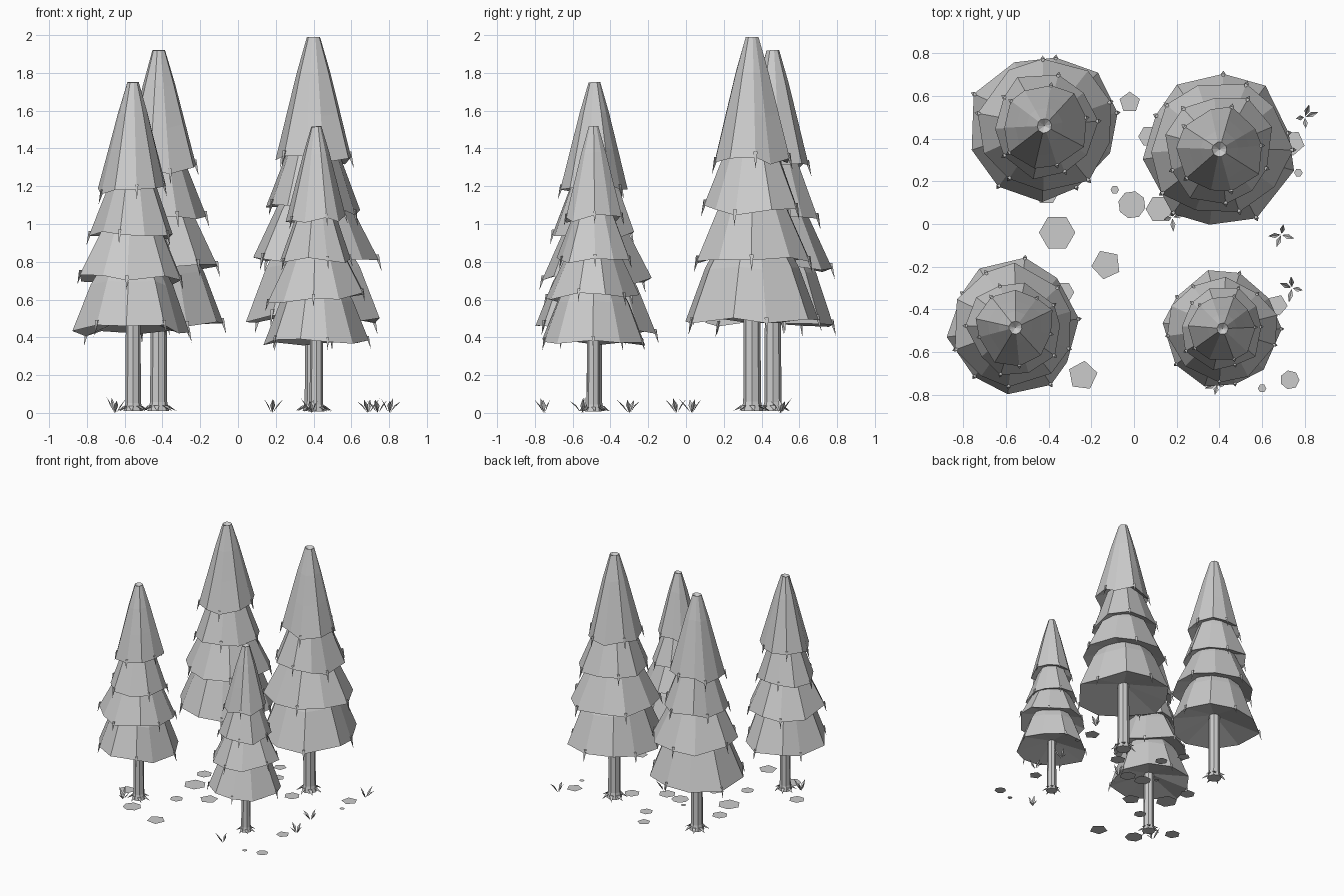
import bpy, bmesh, math, random
from mathutils import Vector

cube = bpy.data.objects.get("Cube")
if cube:
    bpy.data.objects.remove(cube, do_unlink=True)

grey = bpy.data.materials.new("plain grey")
grey.use_nodes = True
grey.diffuse_color = (0.6, 0.6, 0.6, 1)
grey.node_tree.nodes["Principled BSDF"].inputs["Base Color"].default_value = (0.6, 0.6, 0.6, 1)


def make(name, bm, fix=True):
    if fix:
        bmesh.ops.recalc_face_normals(bm, faces=bm.faces)
    mesh = bpy.data.meshes.new(name)
    bm.to_mesh(mesh)
    bm.free()
    mesh.materials.append(grey)
    obj = bpy.data.objects.new(name, mesh)
    bpy.context.collection.objects.link(obj)
    return obj


def polar(r, a, z=0.0):
    return Vector((r * math.cos(a), r * math.sin(a), z))


def bridge(bm, low, high):
    n = len(low)
    for i in range(n):
        j = (i + 1) % n
        bm.faces.new((low[i], low[j], high[j], high[i]))


def fan(bm, ring, tip):
    for i in range(len(ring)):
        bm.faces.new((ring[i], ring[(i + 1) % len(ring)], tip))


def spike(bm, base, tip, width, out):
    """Narrow three-sided spike whose base straddles a rim corner."""
    side = Vector((-out.y, out.x, 0)) * width
    b = [bm.verts.new(p) for p in (base - side, base + side, base - out * width * 2)]
    t = bm.verts.new(tip)
    bm.faces.new(b)
    fan(bm, b, t)


# Bough layers as (radius, height) profiles, rim first
LAYERS = [
    [(0.355, 0.49), (0.25, 0.77), (0.16, 0.93)],
    [(0.325, 0.80), (0.20, 1.07), (0.13, 1.20)],
    [(0.255, 1.07), (0.15, 1.35), (0.10, 1.47)],
    [(0.205, 1.34), (0.145, 1.58), (0.09, 1.80), (0.035, 1.99)],
]
SIDES = 10


def bough_layer(rng, profile, top):
    bm = bmesh.new()
    turn = rng.uniform(0, math.tau)
    lean = rng.uniform(0, math.tau)
    tilt = rng.uniform(0.02, 0.07)
    wob = [rng.uniform(-0.03, 0.03) for _ in range(SIDES)]
    rad = [rng.uniform(0.93, 1.07) for _ in range(SIDES)]
    rings = []
    for k, (r, z) in enumerate(profile):
        fade = 1 - k / (len(profile) - 1)
        ring = []
        for i in range(SIDES):
            a = turn + (i + wob[i] * 6) * math.tau / SIDES
            dz = tilt * r * math.cos(a - lean) + wob[i] * 0.8 * fade
            grow = 1 + (rad[i] - 1) * (0.4 + 0.6 * fade)
            ring.append(bm.verts.new(polar(r * grow, a, z + dz)))
        rings.append(ring)
    for low, high in zip(rings, rings[1:]):
        bridge(bm, low, high)
    # Hollow underside and slightly sunken crown
    fan(bm, rings[0], bm.verts.new((0, 0, profile[0][1] + 0.10)))
    fan(bm, rings[-1], bm.verts.new((0, 0, profile[-1][1] - (0.03 if top else 0))))
    # Drooping needle tips on alternate corners
    for i in range(0, SIDES, 2):
        p = rings[0][i].co.copy()
        out = Vector((p.x, p.y, 0)).normalized()
        spike(bm, p + Vector((0, 0, 0.03)), p + out * 0.015 - Vector((0, 0, 0.06)), 0.011, out)
    return bm


def trunk():
    bm = bmesh.new()
    rings = []
    for r, z in ((0.058, 0.01), (0.047, 0.06), (0.043, 0.75)):
        rings.append([bm.verts.new(polar(r, i * math.tau / 8, z)) for i in range(8)])
    for low, high in zip(rings, rings[1:]):
        bridge(bm, low, high)
    bm.faces.new(rings[0])
    bm.faces.new(rings[-1])
    # Pointed roots
    for i in range(7):
        a = i * math.tau / 7
        out = polar(1, a)
        spike(bm, polar(0.058, a, 0.04), polar(0.10, a + 0.15, 0.01), 0.016, out)
    return bm


# Trees: x, y, scale
TREES = {
    "back_left": (0.40, 0.35, 1.0),
    "back_right": (-0.42, 0.46, 0.965),
    "front_right": (-0.555, -0.485, 0.88),
    "front_left": (0.415, -0.49, 0.762),
}
for seed, (name, (x, y, s)) in enumerate(TREES.items()):
    rng = random.Random(seed + 3)
    parts = [make(name + "_trunk", trunk())]
    for k, profile in enumerate(LAYERS):
        parts.append(make(f"{name}_boughs_{k + 1}", bough_layer(rng, profile, k == 3)))
    for p in parts:
        p.location = (x, y, 0)
        p.scale = (s, s, s)

# Flat ground patches: x, y, radius, sides
PATCHES = [
    (-0.02, 0.57, 0.05, 5), (0.07, 0.41, 0.05, 6), (-0.09, 0.16, 0.02, 6),
    (-0.01, 0.09, 0.065, 8), (0.12, 0.07, 0.065, 6), (-0.36, -0.04, 0.085, 6),
    (-0.13, -0.19, 0.07, 5), (-0.24, -0.71, 0.07, 5), (0.73, -0.73, 0.045, 7),
    (0.60, -0.77, 0.02, 6), (0.74, 0.38, 0.06, 5), (0.77, 0.24, 0.02, 6),
    (0.67, -0.38, 0.05, 5), (0.34, 0.21, 0.06, 6), (-0.41, 0.15, 0.06, 6),
    (-0.72, -0.40, 0.06, 6), (-0.52, -0.62, 0.07, 7), (-0.33, -0.32, 0.05, 6),
]
for i, (x, y, r, n) in enumerate(PATCHES):
    bm = bmesh.new()
    bmesh.ops.create_circle(bm, cap_ends=True, segments=n, radius=r)
    patch = make(f"ground_patch_{i + 1}", bm, False)
    patch.location = (x, y, 0.002)
    patch.rotation_euler.z = math.pi / 2 if n == 6 else i * 0.7

# Grass tufts of folded leaf blades
TUFTS = [(0.18, 0.03), (0.69, -0.05), (0.80, 0.50), (0.74, -0.30), (0.39, -0.75), (-0.65, -0.55)]
for i, (x, y) in enumerate(TUFTS):
    rng = random.Random(i)
    bm = bmesh.new()
    for b in range(4):
        a = b * math.tau / 4 + rng.uniform(-0.4, 0.4)
        reach = rng.uniform(0.03, 0.07)
        out = polar(1, a)
        side = Vector((-out.y, out.x, 0)) * 0.012
        mid = out * reach * 0.5 + Vector((0, 0, 0.04))
        root, l, r, fold, tip = [bm.verts.new(p) for p in (
            out * 0.004, mid - side, mid + side, mid - Vector((0, 0, 0.008)),
            out * reach + Vector((0, 0, rng.uniform(0.06, 0.085))))]
        for f in ((root, l, fold), (root, fold, r), (l, tip, fold), (fold, tip, r)):
            bm.faces.new(f)
    make(f"grass_tuft_{i + 1}", bm).location = (x, y, 0)
